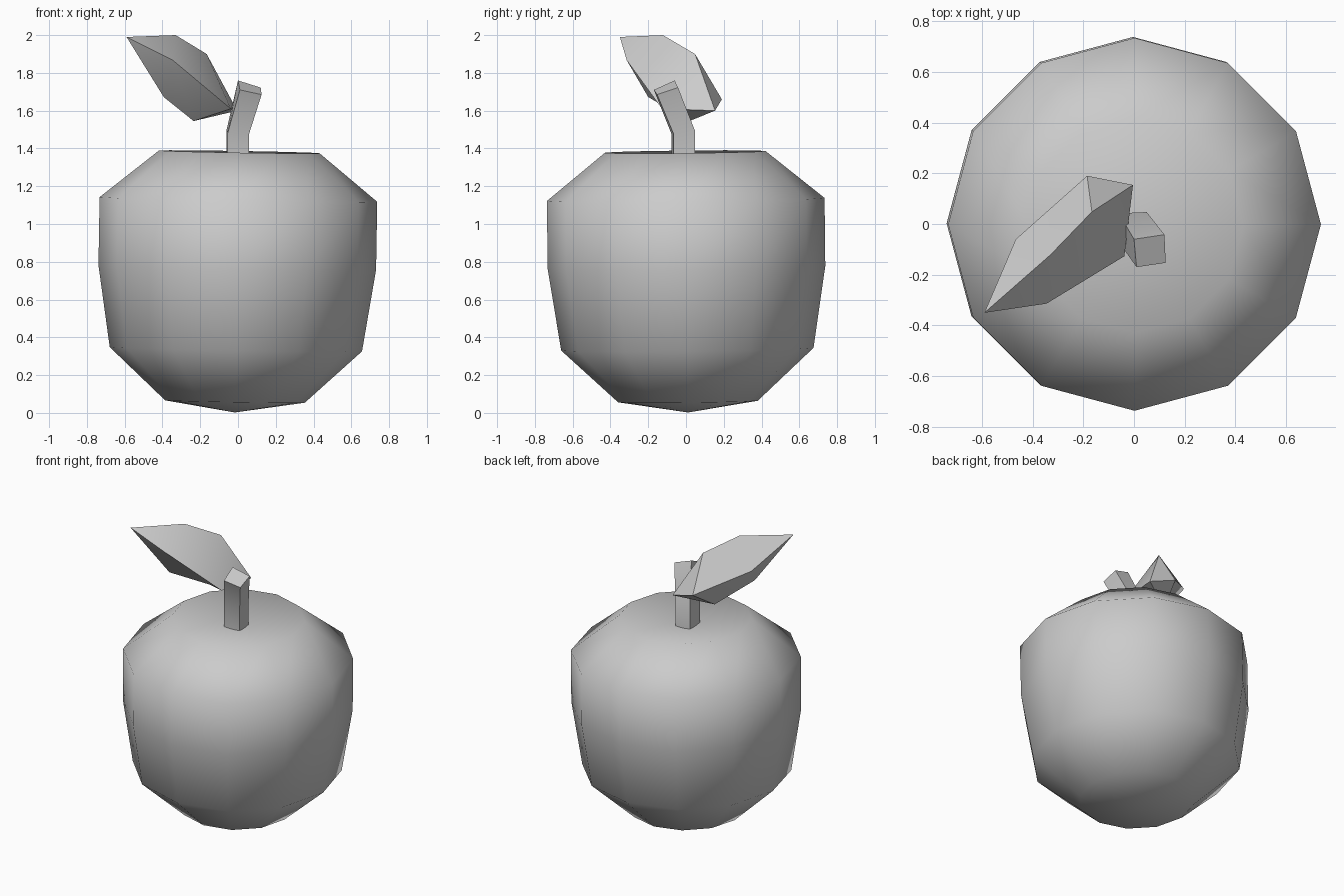
import bpy, bmesh, math
from mathutils import Matrix, Vector

if "Cube" in bpy.data.objects:
    bpy.data.objects.remove(bpy.data.objects["Cube"])


def make_object(name, bm, smooth_angle):
    bmesh.ops.recalc_face_normals(bm, faces=bm.faces)
    mesh = bpy.data.meshes.new(name)
    bm.to_mesh(mesh)
    bm.free()
    ob = bpy.data.objects.new(name, mesh)
    bpy.context.collection.objects.link(ob)
    bpy.ops.object.select_all(action='DESELECT')
    ob.select_set(True)
    bpy.context.view_layer.objects.active = ob
    if smooth_angle >= 180:
        bpy.ops.object.shade_smooth()
    else:
        bpy.ops.object.shade_smooth_by_angle(angle=math.radians(smooth_angle))
    return ob


def loft(rings):
    """Skin rings of equal size; a ring of one point becomes a pole."""
    bm = bmesh.new()
    rows = [[bm.verts.new(p) for p in ring] for ring in rings]
    n = max(len(r) for r in rows)
    for a, b in zip(rows, rows[1:]):
        for i in range(n):
            j = (i + 1) % n
            if len(a) == 1:
                bm.faces.new((a[0], b[i], b[j]))
            elif len(b) == 1:
                bm.faces.new((a[i], b[0], a[j]))
            else:
                bm.faces.new((a[i], b[i], b[j], a[j]))
    for end in (rows[0], rows[-1]):
        if len(end) > 2:
            bm.faces.new(end)
    return bm


# Fruit body: 12-sided lathe with a shallow dimple, tilted very slightly
profile = [(0.37, 0.06), (0.668, 0.337), (0.735, 0.77), (0.735, 1.13), (0.425, 1.382)]
rings = [[(0, 0, 0.002)]]
for r, z in profile:
    rings.append([(r * math.cos(k * math.pi / 6), r * math.sin(k * math.pi / 6), z)
                  for k in range(12)])
rings.append([(0, 0, 1.32)])
bm = loft(rings)
tilt = Matrix.Rotation(0.017, 3, 'Y') @ Matrix.Rotation(0.011, 3, 'X')
bmesh.ops.rotate(bm, verts=bm.verts, cent=Vector((0, 0, 1.0)), matrix=tilt)
make_object("fruit_body", bm, 180)

# Stem: square section, bending towards the front right
mid = [(-0.06, 0.042, 1.50), (0.05, 0.047, 1.495), (0.058, -0.065, 1.475), (-0.055, -0.078, 1.48)]
top = [(0.0, -0.06, 1.76), (0.12, -0.042, 1.722), (0.125, -0.153, 1.685), (0.01, -0.17, 1.71)]
base = [(x, y, 1.28) for x, y, z in mid]
make_object("stem", loft([base, mid, top]), 30)

# Leaf: thick diamond section (ridge, front edge, keel, back edge), pointed at both ends
leaf = [
    [(-0.59, -0.35, 1.99)],
    [(-0.33, -0.122, 2.0), (-0.345, -0.314, 1.867), (-0.393, -0.2, 1.672), (-0.466, -0.06, 1.81)],
    [(-0.166, 0.048, 1.90), (-0.038, -0.127, 1.61), (-0.235, 0.018, 1.545), (-0.185, 0.19, 1.66)],
    [(-0.004, 0.154, 1.60)],
]
make_object("leaf", loft(leaf), 30)
